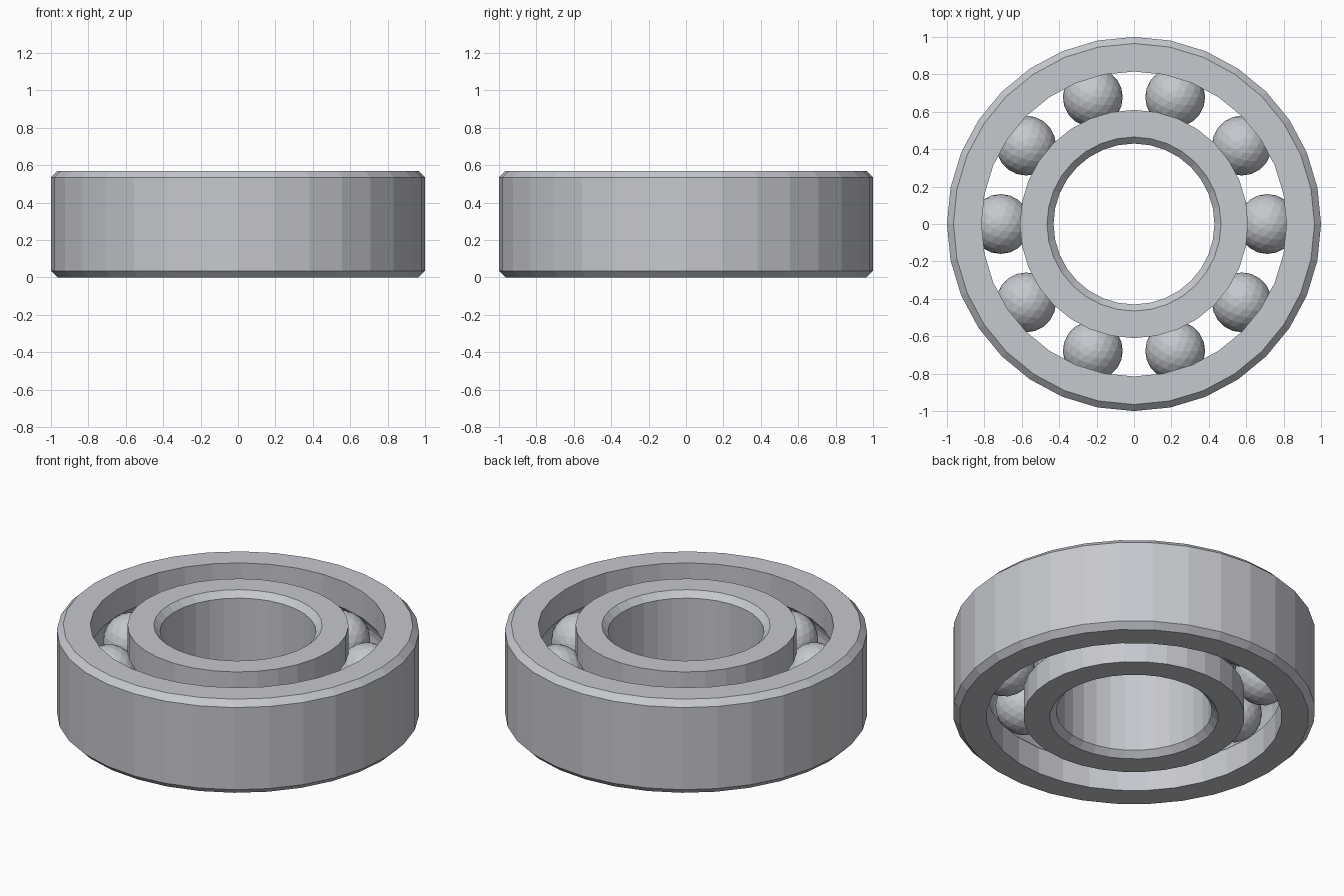
import bpy, bmesh
from math import sin, cos, tau, acos, pi
from mathutils import Matrix

cube = bpy.data.objects.get("Cube")
if cube:
    bpy.data.objects.remove(cube, do_unlink=True)

HEIGHT, CHAMFER, SIDES = 0.57, 0.035, 32
MID = HEIGHT / 2
PITCH, BALL, BALLS = 0.713, 0.16, 10

steel = bpy.data.materials.new("brushed steel")
steel.use_nodes = True
colour = (0.56, 0.58, 0.62, 1)
steel.diffuse_color = colour
steel.node_tree.nodes["Principled BSDF"].inputs["Base Color"].default_value = colour


def finish(name, bm):
    mesh = bpy.data.meshes.new(name)
    bmesh.ops.recalc_face_normals(bm, faces=bm.faces)
    bm.to_mesh(mesh)
    bm.free()
    mesh.materials.append(steel)
    obj = bpy.data.objects.new(name, mesh)
    bpy.context.collection.objects.link(obj)
    return obj


def ring(name, plain, grooved):
    """Lathe a race: chamfered wall at radius plain, ball groove at radius grooved."""
    side = 1 if plain > grooved else -1
    edge = plain - side * CHAMFER
    profile = [(grooved, 0), (edge, 0), (plain, CHAMFER),
               (plain, HEIGHT - CHAMFER), (edge, HEIGHT), (grooved, HEIGHT)]
    # circular groove that the balls run in
    half = acos(abs(grooved - PITCH) / BALL)
    steps = 8
    for i in range(steps + 1):
        a = half * (1 - 2 * i / steps)
        profile.append((PITCH + side * BALL * cos(a), MID + BALL * sin(a)))
    bm = bmesh.new()
    loops = [[bm.verts.new((r * cos(tau * k / SIDES), r * sin(tau * k / SIDES), z))
              for r, z in profile] for k in range(SIDES)]
    n = len(profile)
    for k in range(SIDES):
        a, b = loops[k], loops[(k + 1) % SIDES]
        for i in range(n):
            j = (i + 1) % n
            bm.faces.new((a[i], b[i], b[j], a[j]))
    return finish(name, bm)


# races
ring("outer_ring", 1.0, 0.815)
ring("inner_ring", 0.43, 0.61)

# balls
for k in range(BALLS):
    bm = bmesh.new()
    bmesh.ops.create_icosphere(bm, subdivisions=3, radius=BALL)
    ball = finish(f"ball_{k + 1}", bm)
    a = tau * k / BALLS
    ball.location = (PITCH * cos(a), PITCH * sin(a), MID)
